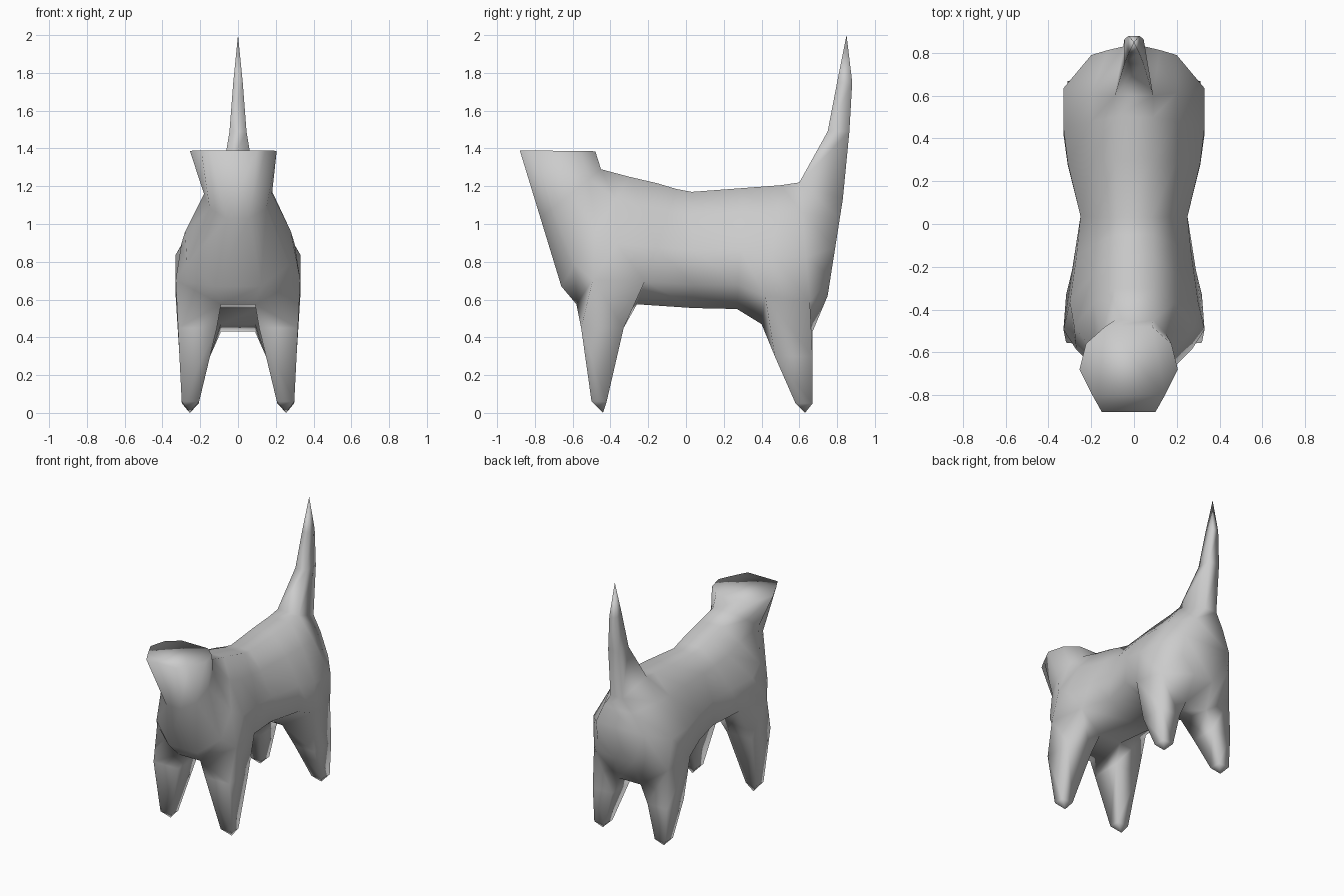
import bpy
import bmesh

cube = bpy.data.objects.get("Cube")
if cube:
    bpy.data.objects.remove(cube, do_unlink=True)

# Single grey coat
coat = bpy.data.materials.new("grey coat")
coat.use_nodes = True
grey = (0.6, 0.6, 0.6, 1)
coat.diffuse_color = grey
coat.node_tree.nodes["Principled BSDF"].inputs["Base Color"].default_value = grey

bm = bmesh.new()
LEVELS = (0, 0.2, 0.5, 0.8, 1)


def body_ring(top, bottom, widths, shift=0):
    """Leaning cross-section from the spine point to the belly point."""
    sides = []
    for side in (1, -1):
        sides.append([bm.verts.new((side * w + shift,
                                    top[0] + (bottom[0] - top[0]) * t,
                                    top[1] + (bottom[1] - top[1]) * t))
                      for w, t in zip(widths, LEVELS)])
    return sides[0] + sides[1][::-1]


def bridge(a, b, skip=()):
    n = len(a)
    for i in range(n):
        if i not in skip:
            j = (i + 1) % n
            bm.faces.new((a[i], a[j], b[j], b[i]))


def limb(base, rings, tip):
    """Grow a tapering limb from four body vertices to a point."""
    for x0, x1, y0, y1, z in rings:
        ring = [bm.verts.new(p) for p in
                ((x0, y0, z), (x0, y1, z), (x1, y1, z), (x1, y0, z))]
        bridge(base, ring)
        base = ring
    end = bm.verts.new(tip)
    for i in range(4):
        bm.faces.new((base[i], base[(i + 1) % 4], end))


# Body cross-sections from the cut neck to the rump
rings = [body_ring(*s) for s in (
    ((-.48, 1.385), (-.88, 1.39), (.11, .2, .23, .17, .125), -.025),
    ((-.45, 1.29), (-.77, 1.03), (.09, .15, .18, .15, .06)),
    ((-.3, 1.25), (-.66, .67), (.09, .19, .28, .27, .12)),
    ((-.15, 1.215), (-.58, .575), (.09, .19, .3, .33, .09)),
    ((-.05, 1.185), (-.26, .575), (.09, .18, .27, .29, .09)),
    ((.03, 1.17), (.04, .555), (.08, .17, .25, .25, .1)),
    ((.3, 1.19), (.27, .55), (.09, .2, .31, .31, .1)),
    ((.5, 1.205), (.4, .47), (.09, .2, .33, .33, .09)),
    ((.6, 1.22), (.67, .43), (.09, .2, .33, .31, .09)),
    ((.83, 1.13), (.75, .62), (.05, .12, .2, .2, .08)))]
FRONT, REAR, RUMP = 3, 7, 8
for k in range(len(rings) - 1):
    openings = {FRONT: (3, 5), REAR: (3, 5), RUMP: (9,)}.get(k, ())
    bridge(rings[k], rings[k + 1], openings)
bm.faces.new(rings[0])
bm.faces.new(rings[-1])

# Legs
for k, shape, toe in (
        (FRONT, ((-.555, -.33, .45), (-.5, -.42, .06)), -.44),
        (REAR, ((.47, .67, .3), (.58, .67, .05)), .63)):
    a, b = rings[k], rings[k + 1]
    for side, outer, inner in ((1, 3, 4), (-1, 6, 5)):
        base = [a[outer], b[outer], b[inner], a[inner]]
        leg = []
        for y0, y1, z in shape:
            x_out = .295 + .05 * z
            x_in = .22 - .24 * z
            leg.append((side * x_out, side * x_in, y0, y1, z))
        limb(base, leg, (side * .255, toe, 0))

# Tail
a, b = rings[RUMP], rings[RUMP + 1]
limb([a[0], b[0], b[9], a[9]],
     ((.045, -.045, .75, .865, 1.49), (.025, -.025, .8, .88, 1.75)),
     (0, .85, 2))

bmesh.ops.recalc_face_normals(bm, faces=bm.faces)
bmesh.ops.triangulate(bm, faces=[f for f in bm.faces if len(f.verts) > 4])
mesh = bpy.data.meshes.new("animal_body")
bm.to_mesh(mesh)
bm.free()
mesh.materials.append(coat)
mesh.shade_smooth()
body = bpy.data.objects.new("animal_body", mesh)
bpy.context.collection.objects.link(body)
